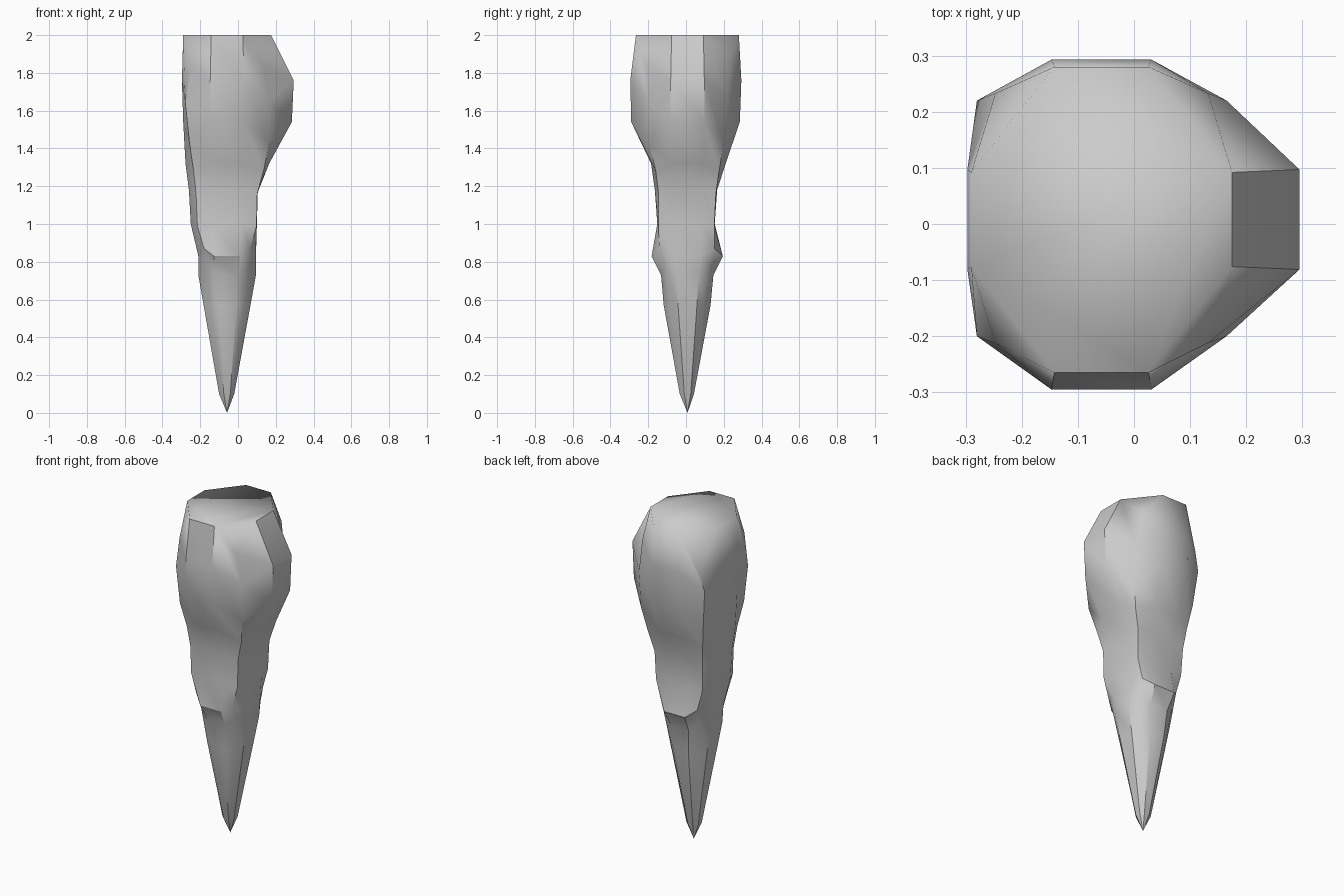
import bpy, bmesh, math

if "Cube" in bpy.data.objects:
    bpy.data.objects.remove(bpy.data.objects["Cube"])

# Each ring: z of flats, z of corners, side limits x0 x1 y0 y1,
# corner limits x0 x1 y0 y1, half width of each flat
RINGS = [
    (2.00, 1.84, -.29, .175, -.265, .28, -.247, .132, -.212, .233, .084),
    (1.76, 1.65, -.297, .295, -.295, .293, -.28, .165, -.20, .22, .089),
    (1.54, 1.43, -.29, .285, -.29, .285, -.257, .165, -.195, .20, .089),
    (1.32, 1.28, -.278, .165, -.185, .21, -.235, .135, -.16, .175, .087),
    (1.18, 1.16, -.26, .105, -.165, .165, -.222, .102, -.145, .158, .083),
    (1.00, 0.99, -.25, .10, -.152, .152, -.215, .098, -.145, .150, .080),
    (0.83, 0.87, -.21, .095, -.182, .195, -.18, .065, -.143, .15, .070),
    (0.73, 0.79, -.21, .095, -.132, .145, -.175, .068, -.11, .12, .060),
    (0.57, 0.57, -.182, .066, -.118, .13, -.15, .032, -.085, .095, .050),
    (0.10, 0.10, -.10, -.02, -.033, .042, -.088, -.032, -.022, .030, .017),
]
XM, YM = -.058, .008
BACK_LEFT_DIP = 1.77


def ring_points(r):
    z, zc, x0, x1, y0, y1, a0, a1, b0, b1, h = r
    return [(XM - h, y0, z), (XM + h, y0, z), (a1, b0, zc),
            (x1, YM - h, z), (x1, YM + h, z), (a1, b1, zc),
            (XM + h, y1, z), (XM - h, y1, z), (a0, b1, zc),
            (x0, YM + h, z), (x0, YM - h, z), (a0, b0, zc)]


bm = bmesh.new()
rings = [[bm.verts.new(p) for p in ring_points(r)] for r in RINGS]
top = rings[0]
top[8].co.z = BACK_LEFT_DIP
top[5].co.z = 1.87

# Side walls
for upper, lower in zip(rings, rings[1:]):
    for i in range(12):
        j = (i + 1) % 12
        bm.faces.new((upper[i], lower[i], lower[j], upper[j]))

# Pointed tip
tip = bm.verts.new((XM, YM, 0))
for i in range(12):
    bm.faces.new((tip, rings[-1][(i + 1) % 12], rings[-1][i]))

# Cap with four folded-down corners
cap = [bm.faces.new([v for i, v in enumerate(top) if i % 3 != 2])]
cap += [bm.faces.new((top[i - 1], top[i], top[(i + 1) % 12])) for i in (2, 5, 8, 11)]

bmesh.ops.recalc_face_normals(bm, faces=bm.faces)
for f in bm.faces:
    f.smooth = True
for e in bm.edges:
    on_cap = all(f in cap for f in e.link_faces)
    e.smooth = on_cap or e.calc_face_angle(0) < math.radians(35)

mesh = bpy.data.meshes.new("tapered_spike")
bm.to_mesh(mesh)
bm.free()
spike = bpy.data.objects.new("tapered_spike", mesh)
bpy.context.collection.objects.link(spike)
